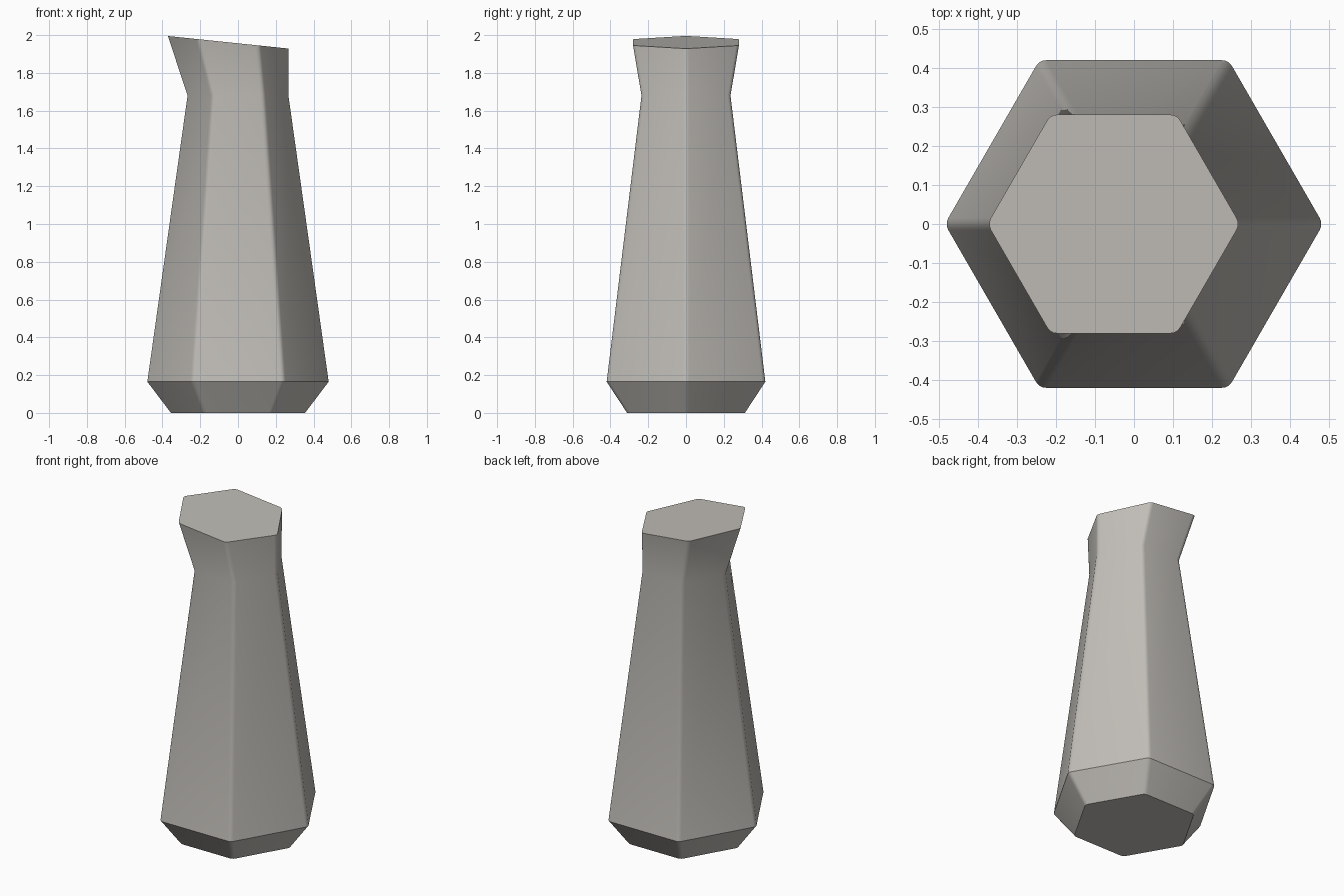
import bpy, bmesh, math
from mathutils import Vector

if "Cube" in bpy.data.objects:
    bpy.data.objects.remove(bpy.data.objects["Cube"])

# Warm grey stone
stone = bpy.data.materials.new("warm_grey")
stone.diffuse_color = (0.53, 0.51, 0.475, 1)
stone.use_nodes = True
stone.node_tree.nodes["Principled BSDF"].inputs["Base Color"].default_value = stone.diffuse_color


def hex_ring(radius, cut=0.018, steps=3):
    """Hexagon outline with slightly rounded corners."""
    corners = [Vector((math.cos(i * math.pi / 3), math.sin(i * math.pi / 3))) * radius
               for i in range(6)]
    points = []
    for i, c in enumerate(corners):
        a = c + (corners[i - 1] - c).normalized() * cut
        b = c + (corners[(i + 1) % 6] - c).normalized() * cut
        for s in range(steps + 1):
            t = s / steps
            points.append(a * (1 - t) ** 2 + c * 2 * t * (1 - t) + b * t ** 2)
    return points


# Sections from foot to tilted rim: radius, x offset, height, slope along x
sections = [
    (0.360, 0.0, 0.0, 0.0),
    (0.485, 0.0, 0.165, 0.0),
    (0.272, 0.0, 1.68, 0.0),
    (0.324, -0.052, 1.962, -0.104),
]

bm = bmesh.new()
rings = []
for radius, dx, z, slope in sections:
    rings.append([bm.verts.new((p.x + dx, p.y, z + slope * p.x)) for p in hex_ring(radius)])

# Side walls
for low, high in zip(rings, rings[1:]):
    n = len(low)
    for i in range(n):
        j = (i + 1) % n
        bm.faces.new((low[i], low[j], high[j], high[i]))

# Flat underside and slanted top
bm.faces.new(rings[0][::-1])
bm.faces.new(rings[-1])
bmesh.ops.recalc_face_normals(bm, faces=bm.faces)

mesh = bpy.data.meshes.new("pillar")
bm.to_mesh(mesh)
bm.free()
mesh.materials.append(stone)
pillar = bpy.data.objects.new("pillar", mesh)
bpy.context.collection.objects.link(pillar)

# Soft corners, sharp foot and rim
bpy.context.view_layer.objects.active = pillar
pillar.select_set(True)
bpy.ops.object.shade_smooth_by_angle(angle=math.radians(25))
